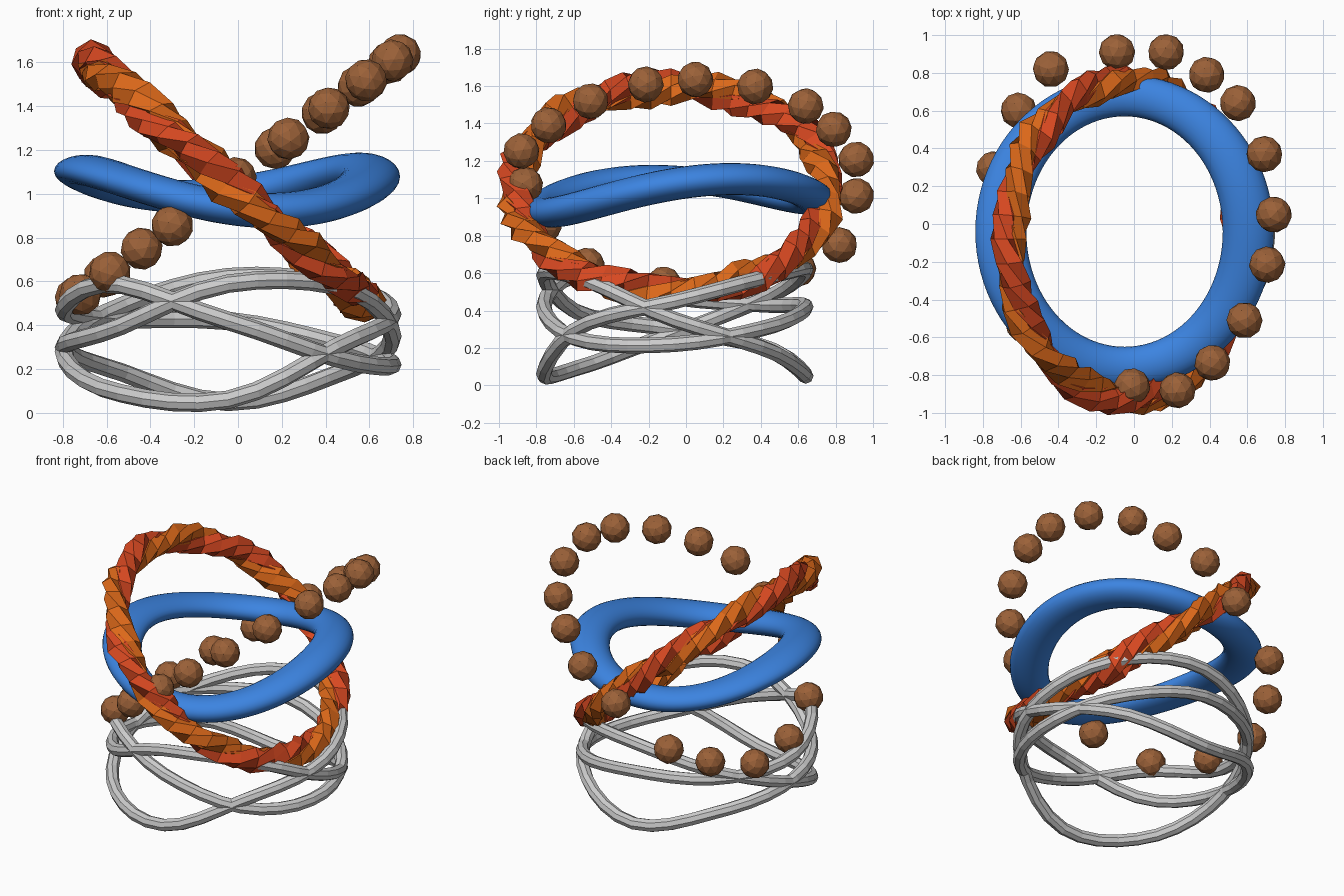
import bpy, bmesh, math, random
from math import sin, cos, pi, radians
from mathutils import Vector

if "Cube" in bpy.data.objects:
    bpy.data.objects.remove(bpy.data.objects["Cube"])

random.seed(4)


def material(name, rgb):
    m = bpy.data.materials.new(name)
    m.diffuse_color = (*rgb, 1)
    m.use_nodes = True
    m.node_tree.nodes["Principled BSDF"].inputs["Base Color"].default_value = m.diffuse_color
    return m


def finish(name, bm, mat=None, smooth=False):
    bmesh.ops.recalc_face_normals(bm, faces=bm.faces)
    me = bpy.data.meshes.new(name)
    bm.to_mesh(me)
    bm.free()
    for p in me.polygons:
        p.use_smooth = smooth
    if mat:
        me.materials.append(mat)
    ob = bpy.data.objects.new(name, me)
    bpy.context.collection.objects.link(ob)
    return ob


def ring(name, path, n, sides, section, mat=None, smooth=False, up=Vector((0, 0, 1))):
    """Closed tube along path(t); section(t, a) gives (outward, up) offsets."""
    bm = bmesh.new()
    loops = []
    for i in range(n):
        t = 2 * pi * i / n
        tangent = (path(t + .01) - path(t - .01)).normalized()
        out = tangent.cross(up).normalized()
        side = out.cross(tangent)
        loop = []
        for j in range(sides):
            r, h = section(t, 2 * pi * j / sides)
            loop.append(bm.verts.new(path(t) + out * r + side * h))
        loops.append(loop)
    for i in range(n):
        a, b = loops[i], loops[(i + 1) % n]
        for j in range(sides):
            k = (j + 1) % sides
            bm.faces.new((a[j], a[k], b[k], b[j]))
    return finish(name, bm, mat, smooth)


def wave(keys, t):
    """Smooth periodic curve through evenly spaced heights."""
    n = len(keys)
    s = (t / (2 * pi) * n) % n
    i = int(s)
    f = s - i
    a, b, c, d = (keys[(i + k) % n] for k in (-1, 0, 1, 2))
    return b + .5 * f * (c - a + f * (2 * a - 5 * b + 4 * c - d + f * (3 * (b - c) + d - a)))


blue = material("blue", (.045, .23, .75))
brown = material("brown", (.33, .12, .04))
orange = material("orange", (.72, .14, .01))
red = material("red_orange", (.68, .065, .015))

# Three wavy grey wire loops that cross each other; heights every 45 degrees
wires = [
    (.45, .58, .62, .47, .28, .10, .06, .32),
    (.35, .19, .05, .20, .30, .38, .59, .57),
    (.22, .31, .42, .43, .47, .59, .42, .24),
]
for i, keys in enumerate(wires):
    ring(f"wire_loop_{i + 1}",
         lambda t: Vector((-.045 + .75 * cos(t), -.06 + .70 * sin(t), wave(keys, t))),
         36, 8, lambda t, a: (.042 * cos(a), .042 * sin(a)))

# Smooth blue bangle, bent like a saddle and wider at its sides
ring("bent_bangle",
     lambda t: Vector((-.05 + .655 * cos(t), -.04 + .72 * sin(t),
                       1.03 + .074 * cos(2 * (t - radians(17))) - .012 * cos(t) + .03 * sin(t))),
     96, 24,
     lambda t, a: ((.11 + .025 * cos(t) ** 2) * cos(a), (.078 + .008 * cos(t)) * sin(a)),
     blue, True)

# Tilted rope ring: two jagged strands twisted together
tilt = radians(41.5)
u = Vector((cos(tilt), 0, -sin(tilt)))
v = Vector((0, 1, 0))
axis = u.cross(v)
centre = Vector((-.045, -.08, 1.05))


def rope_section(phase):
    def section(t, a):
        w = 5 * t + phase
        r = .074 * random.uniform(.78, 1.2)
        return .03 * cos(w) + r * cos(a + w), .03 * sin(w) + r * sin(a + w)
    return section


for label, phase, mat in (("a", 0, orange), ("b", pi, red)):
    ring("rope_strand_" + label,
         lambda t: centre + u * (.825 * cos(t)) + v * (.84 * sin(t)),
         44, 6, rope_section(phase), mat, up=axis)

# Tilted ring of faceted beads, unevenly spaced
beads = [(.74, .05), (.69, .37), (.55, .64), (.385, .79), (.17, .91), (-.09, .91),
         (-.44, .82), (-.61, .60), (-.74, .29), (-.72, -.12), (-.585, -.53),
         (-.30, -.76), (-.01, -.86), (.23, -.88), (.415, -.735), (.585, -.51),
         (.705, -.215)]
for i, (x, y) in enumerate(beads):
    bm = bmesh.new()
    bmesh.ops.create_icosphere(bm, subdivisions=2, radius=.097)
    ob = finish(f"bead_{i + 1}", bm, brown)
    ob.location = (x, y, 1.08 + .75 * x)
    ob.rotation_euler = [random.uniform(0, 6) for _ in range(3)]
